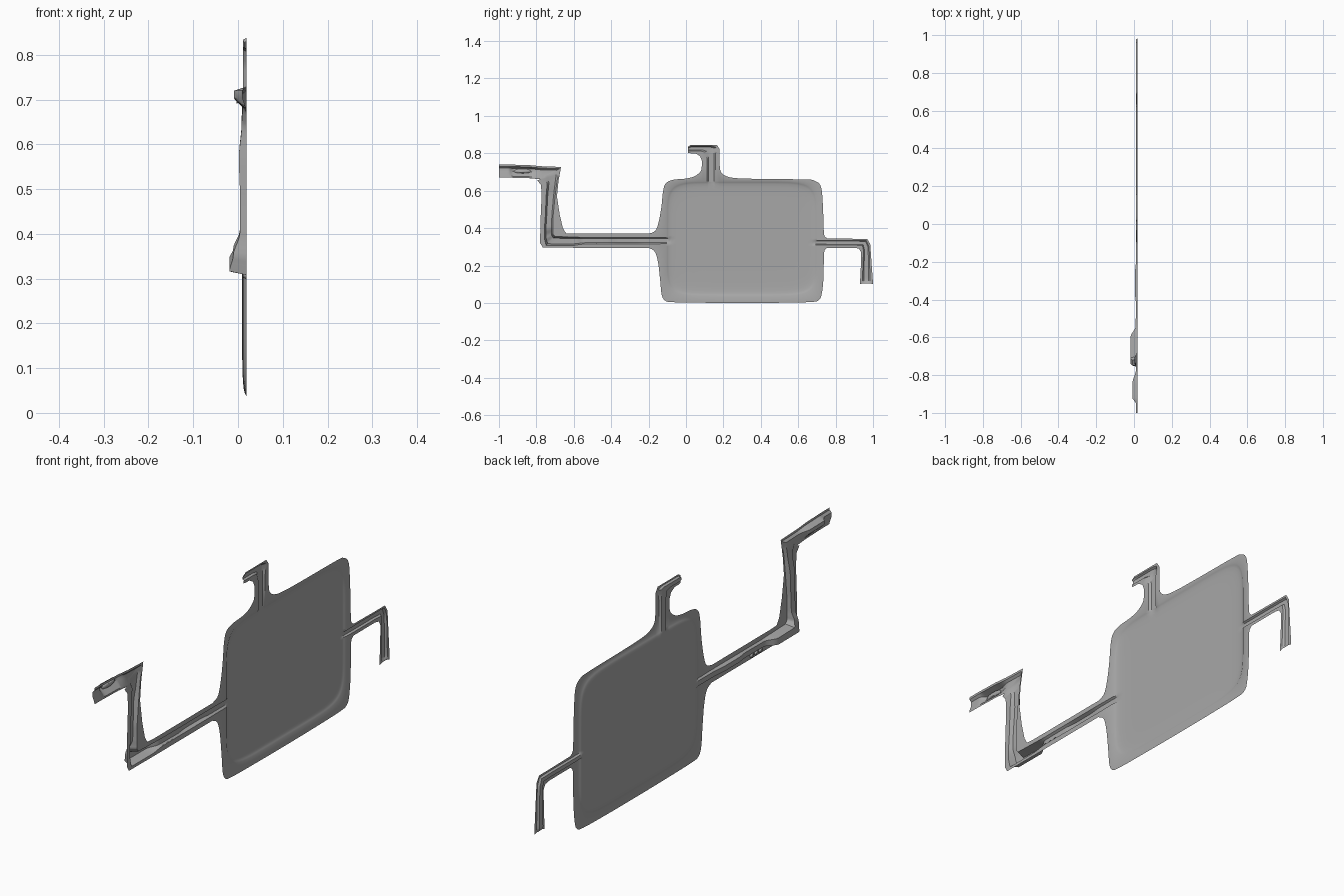
import bpy, bmesh, math
from mathutils import Vector

if "Cube" in bpy.data.objects:
    bpy.data.objects.remove(bpy.data.objects["Cube"])

BASE = 0.019  # x of the flat flange sheet

metal = bpy.data.materials.new("dark_grey")
metal.diffuse_color = (0.39, 0.39, 0.39, 1)
metal.use_nodes = True
metal.node_tree.nodes["Principled BSDF"].inputs["Base Color"].default_value = metal.diffuse_color


def make_sheet(name, rows, closed=False, cap=False):
    """Skin a grid of point rows into a single smooth pressed sheet."""
    bm = bmesh.new()
    grid = [[bm.verts.new(p) for p in r] for r in rows]
    n = len(rows[0])
    for r0, r1 in zip(grid, grid[1:]):
        for i in range(n if closed else n - 1):
            j = (i + 1) % n
            bm.faces.new((r0[i], r0[j], r1[j], r1[i]))
    if cap:
        bm.faces.new(grid[-1])
    bmesh.ops.recalc_face_normals(bm, faces=bm.faces)
    bm.normal_update()
    if sum(f.normal.x * f.calc_area() for f in bm.faces) < 0:
        bmesh.ops.reverse_faces(bm, faces=bm.faces)
    me = bpy.data.meshes.new(name)
    bm.to_mesh(me)
    bm.free()
    me.materials.append(metal)
    ob = bpy.data.objects.new(name, me)
    bpy.context.collection.objects.link(ob)
    bpy.ops.object.select_all(action='DESELECT')
    ob.select_set(True)
    bpy.context.view_layer.objects.active = ob
    bpy.ops.object.shade_smooth_by_angle(angle=math.radians(40))
    return ob


def section(A, B, a, b, x, end=.82):
    """Arm cross-section: flange edge, rib foot, rib top, rib foot, flange edge."""
    A, B, a, b = (Vector(v) for v in (A, B, a, b))
    pts = [(A, BASE), (a, BASE), (a.lerp(b, .18), x), (a.lerp(b, end), x), (b, BASE), (B, BASE)]
    return [(h, p.x, p.y) for p, h in pts]


def arm(name, sections, steps=5):
    """Loft sections with the rib height easing between them."""
    rows = []
    for s0, s1 in zip(sections, sections[1:]):
        for k in range(steps):
            t = k / steps
            e = t * t * (3 - 2 * t)
            rows.append([(p[0] + (q[0] - p[0]) * e, p[1] + (q[1] - p[1]) * t, p[2] + (q[2] - p[2]) * t)
                         for p, q in zip(s0, s1)])
    make_sheet(name, rows + [sections[-1]])


def smooth(pts, steps=5):
    """Catmull-Rom curve through points in the yz plane."""
    P = [Vector(p) for p in pts]
    P = [P[0] * 2 - P[1]] + P + [P[-1] * 2 - P[-2]]
    out = []
    for i in range(1, len(P) - 2):
        p0, p1, p2, p3 = P[i - 1:i + 3]
        for k in range(steps):
            t = k / steps
            q = .5 * (2 * p1 + (p2 - p0) * t + (2 * p0 - 5 * p1 + 4 * p2 - p3) * t * t
                      + (3 * p1 - p0 - 3 * p2 + p3) * t ** 3)
            out.append((BASE, q.x, q.y))
    return out


# Left arm: horizontal run, tall riser, upper hand
left = [section((y, .37), (y, .295), (y, .35), (y, .316), x)
        for y, x in ((-.20, .010), (-.27, .004), (-.36, .004), (-.42, .01), (-.54, .009))]
left += [section(*s) for s in (
    ((-.60, .37), (-.60, .295), (-.60, .352), (-.60, .308), -.019),
    ((-.64, .372), (-.765, .296), (-.70, .355), (-.748, .308), -.019),
    ((-.65, .385), (-.78, .32), (-.712, .37), (-.757, .345), -.011),
    ((-.658, .40), (-.779, .39), (-.71, .41), (-.757, .40), .004),
    ((-.675, .47), (-.777, .46), (-.71, .47), (-.752, .465), .005),
    ((-.69, .57), (-.772, .57), (-.70, .57), (-.748, .57), .002),
    ((-.682, .65), (-.775, .63), (-.69, .65), (-.742, .64), .008),
    ((-.668, .727), (-.795, .655), (-.676, .718), (-.758, .67), .01))]
left += [section((y, z + .07), (y, z), (y, z + .06), (y, z + .008), x, .5)
         for y, z, x in ((-.775, .661, .01), (-.84, .667, -.008), (-.92, .669, -.009),
                         (-.95, .67, .01), (-1, .67, .01))]
arm("left_arm", left)

# Top tab: short neck and a hook bar pointing left
top = [section(*s) for s in (
    ((.085, .735), (.18, .735), (.113, .735), (.157, .735), .011),
    ((.085, .76), (.18, .79), (.113, .77), (.157, .785), .011),
    ((.075, .785), (.18, .822), (.10, .807), (.163, .832), .011),
    ((.05, .80), (.165, .845), (.08, .812), (.14, .838), .011),
    ((.025, .80), (.025, .845), (.025, .812), (.025, .838), .011),
    ((.01, .803), (.01, .835), (.012, .814), (.012, .83), .014))]
arm("top_hook", top)

# Right arm: short run and hanging leg
right = [section(*s) for s in (
    ((.755, .345), (.755, .295), (.755, .335), (.755, .309), .011),
    ((.90, .343), (.90, .295), (.90, .335), (.90, .309), .011),
    ((.968, .343), (.925, .29), (.964, .334), (.943, .307), .011),
    ((.985, .315), (.937, .27), (.979, .30), (.949, .28), .011),
    ((.993, .20), (.935, .20), (.982, .20), (.946, .20), .011),
    ((.999, .118), (.931, .118), (.984, .12), (.943, .12), .011),
    ((1.0, .10), (.93, .10), (.982, .105), (.945, .105), BASE - .001))]
arm("right_arm", right)

# Pan outline, with flared fillets running into the three arms
arc_a = [(-.20, .37), (-.165, .385), (-.147, .43), (-.132, .51), (-.122, .6), (-.107, .64),
         (-.07, .658), (0, .665), (.045, .677), (.078, .703), (.085, .735)]
arc_b = [(.18, .735), (.187, .70), (.215, .678), (.27, .667), (.4, .663), (.64, .66),
         (.69, .652), (.722, .62), (.732, .52), (.736, .40), (.74, .36), (.755, .345)]
arc_c = [(.755, .295), (.741, .28), (.737, .24), (.735, .13), (.725, .045), (.71, .016),
         (.67, .005), (.5, .001), (.3, 0), (.1, .001), (-.07, .004), (-.112, .013), (-.13, .045),
         (-.138, .12), (-.15, .22), (-.168, .275), (-.20, .295)]
# the arm ends fill the three gaps, so the ribs run on into the pan
outer = (smooth(arc_a) + top[0] + smooth(arc_b)[1:] + right[0]
         + smooth(arc_c)[1:] + left[0][::-1][:-1])

CY, CZ, RY, RZ = .298, .344, .403, .307


def inner(inset, x):
    """Rounded-rectangle loop, reached by rays towards a small central core."""
    row = []
    for h, y, z in outer:
        core = Vector((min(max(y, .115), .48), min(max(z, .318), .345)))
        edge = Vector((y, z))
        lo, hi = 0.0, 1.0
        for _ in range(24):
            t = (lo + hi) / 2
            p = core.lerp(edge, t)
            f = abs((p.x - CY) / (RY - inset)) ** 7 + abs((p.y - CZ) / (RZ - inset)) ** 7
            lo, hi = (t, hi) if f < 1 else (lo, t)
        p = core.lerp(edge, lo)
        row.append((min(x, h) if inset < .03 else x, p.x, p.y))
    return row


rows = [outer, inner(0, BASE), inner(.006, .0155), inner(.015, .0130), inner(.03, .0113),
        inner(.05, .0102), inner(.08, .0095), inner(.11, .0093), inner(.2, .0093)]
make_sheet("pan", rows, closed=True, cap=True)


def blister(name, y, z, ry, rz, x0, x1):
    """Small oval pressed bump."""
    loops = []
    for k, x in ((1, x0), (.85, (x0 + x1) / 2), (.6, x1)):
        loops.append([(x, y + ry * k * math.cos(t * math.tau / 20), z + rz * k * math.sin(t * math.tau / 20))
                      for t in range(20)])
    make_sheet(name, loops, closed=True, cap=True)


# Pressed details: notches under the left arm, oval pocket in the upper hand
for i, y in enumerate((-.47, -.50, -.53)):
    blister(f"arm_notch_{i + 1}", y, .309, .011, .01, BASE, .011)
blister("hand_pocket", -.875, .704, .045, .013, -.003, .004)
